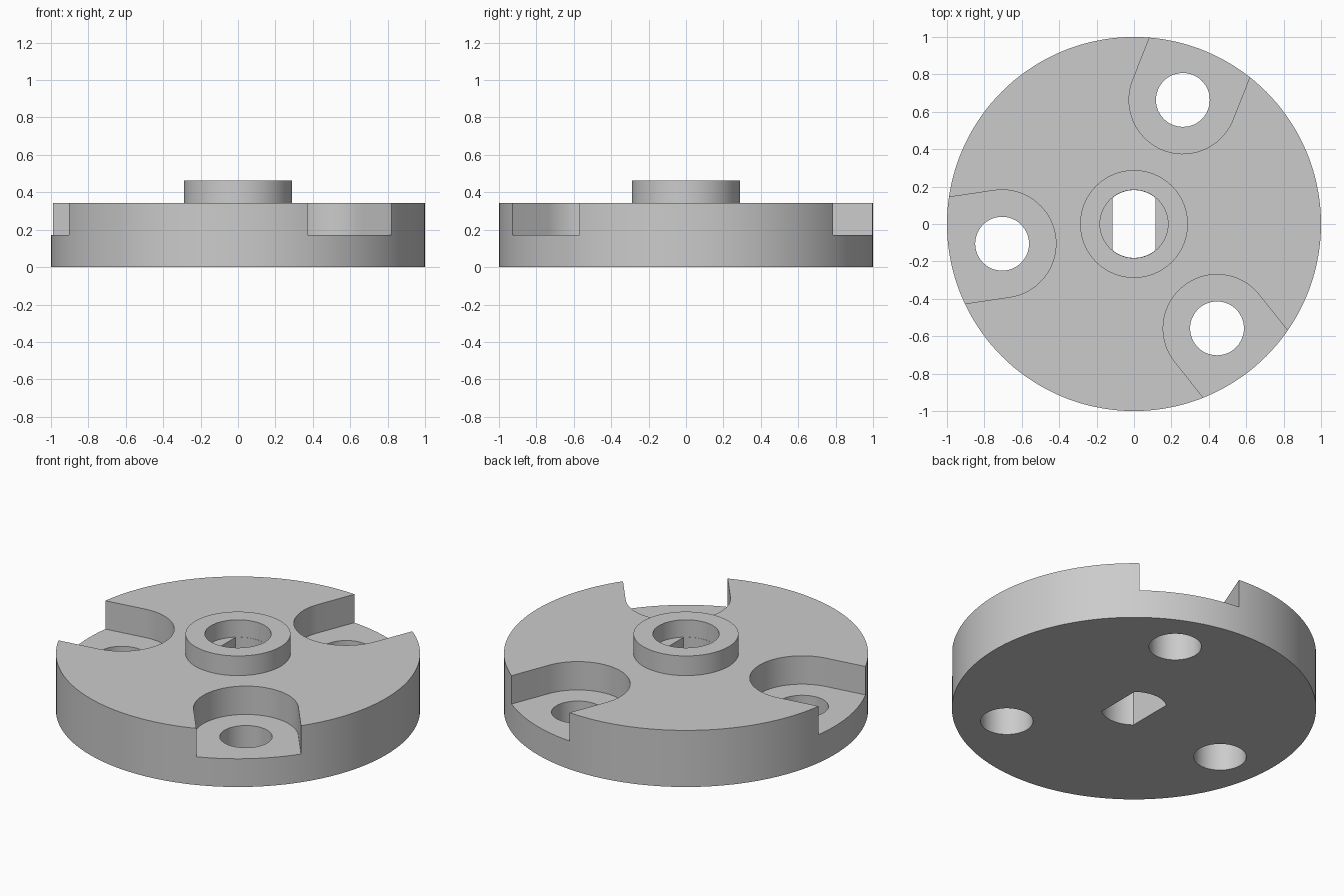
import bpy
import bmesh
from math import acos, cos, pi, radians, sin

cube = bpy.data.objects.get("Cube")
if cube:
    bpy.data.objects.remove(cube, do_unlink=True)

DISC_R, DISC_H = 1.0, 0.343
BOSS_R, BOSS_TOP = 0.288, 0.462
POCKET_R, POCKET_Z = 0.288, 0.171
HOLE_R, HOLE_DIST = 0.144, 0.713
SHAFT_R, FLAT_X, LEDGE_Z = 0.181, 0.114, 0.357

grey = bpy.data.materials.new("light grey")
grey.use_nodes = True
colour = (0.6, 0.6, 0.6, 1)
grey.diffuse_color = colour
grey.node_tree.nodes["Principled BSDF"].inputs["Base Color"].default_value = colour


def arc(r, start, end, steps, cx=0):
    """Points along an arc, both ends included."""
    return [(cx + r * cos(start + (end - start) * i / steps),
             r * sin(start + (end - start) * i / steps)) for i in range(steps + 1)]


def circle(r, steps, cx=0):
    return arc(r, 0, 2 * pi, steps, cx)[:-1]


def prism(name, outline, bottom, top, turn=0):
    """Extrude a counter-clockwise outline upwards."""
    bm = bmesh.new()
    verts = [bm.verts.new((x * cos(turn) - y * sin(turn),
                           x * sin(turn) + y * cos(turn), bottom)) for x, y in outline]
    face = bm.faces.new(verts)
    extruded = bmesh.ops.extrude_face_region(bm, geom=[face], use_keep_orig=True)
    for item in extruded["geom"]:
        if isinstance(item, bmesh.types.BMVert):
            item.co.z = top
    bmesh.ops.recalc_face_normals(bm, faces=bm.faces)
    mesh = bpy.data.meshes.new(name)
    bm.to_mesh(mesh)
    bm.free()
    mesh.materials.append(grey)
    obj = bpy.data.objects.new(name, mesh)
    bpy.context.collection.objects.link(obj)
    return obj


def combine(target, tool, operation):
    """Apply a boolean and discard the tool."""
    tool.hide_render = True
    mod = target.modifiers.new(tool.name, "BOOLEAN")
    mod.operation = operation
    mod.solver = "EXACT"
    mod.object = tool
    bpy.context.view_layer.objects.active = target
    bpy.ops.object.modifier_apply(modifier=mod.name)
    bpy.data.objects.remove(tool, do_unlink=True)


# Disc with a raised central boss
hub = prism("hub_disc", circle(DISC_R, 144), 0, DISC_H)
combine(hub, prism("boss", circle(BOSS_R, 72), DISC_H - 0.1, BOSS_TOP), "UNION")

# Three open-ended pockets in the rim, each with a through hole
slot = arc(POCKET_R, pi / 2, 3 * pi / 2, 36, HOLE_DIST) + [(1.2, -POCKET_R), (1.2, POCKET_R)]
for i in range(3):
    turn = radians(68.5 + 120 * i)
    combine(hub, prism("pocket_cutter", slot, POCKET_Z, 0.6, turn), "DIFFERENCE")
    combine(hub, prism("hole_cutter", circle(HOLE_R, 48, HOLE_DIST), -0.1, 0.6, turn),
            "DIFFERENCE")

# Shaft bore: two flats below, fully round above the ledge
corner = acos(FLAT_X / SHAFT_R)
double_d = (arc(SHAFT_R, corner, pi - corner, 20)
            + arc(SHAFT_R, pi + corner, 2 * pi - corner, 20))
combine(hub, prism("shaft_cutter", double_d, -0.1, 0.6), "DIFFERENCE")
combine(hub, prism("counterbore_cutter", circle(SHAFT_R + 0.001, 60), LEDGE_Z, 0.6),
        "DIFFERENCE")

# Smooth round walls, sharp edges
bpy.ops.object.select_all(action="DESELECT")
hub.select_set(True)
bpy.context.view_layer.objects.active = hub
bpy.ops.object.shade_smooth_by_angle(angle=radians(25))
